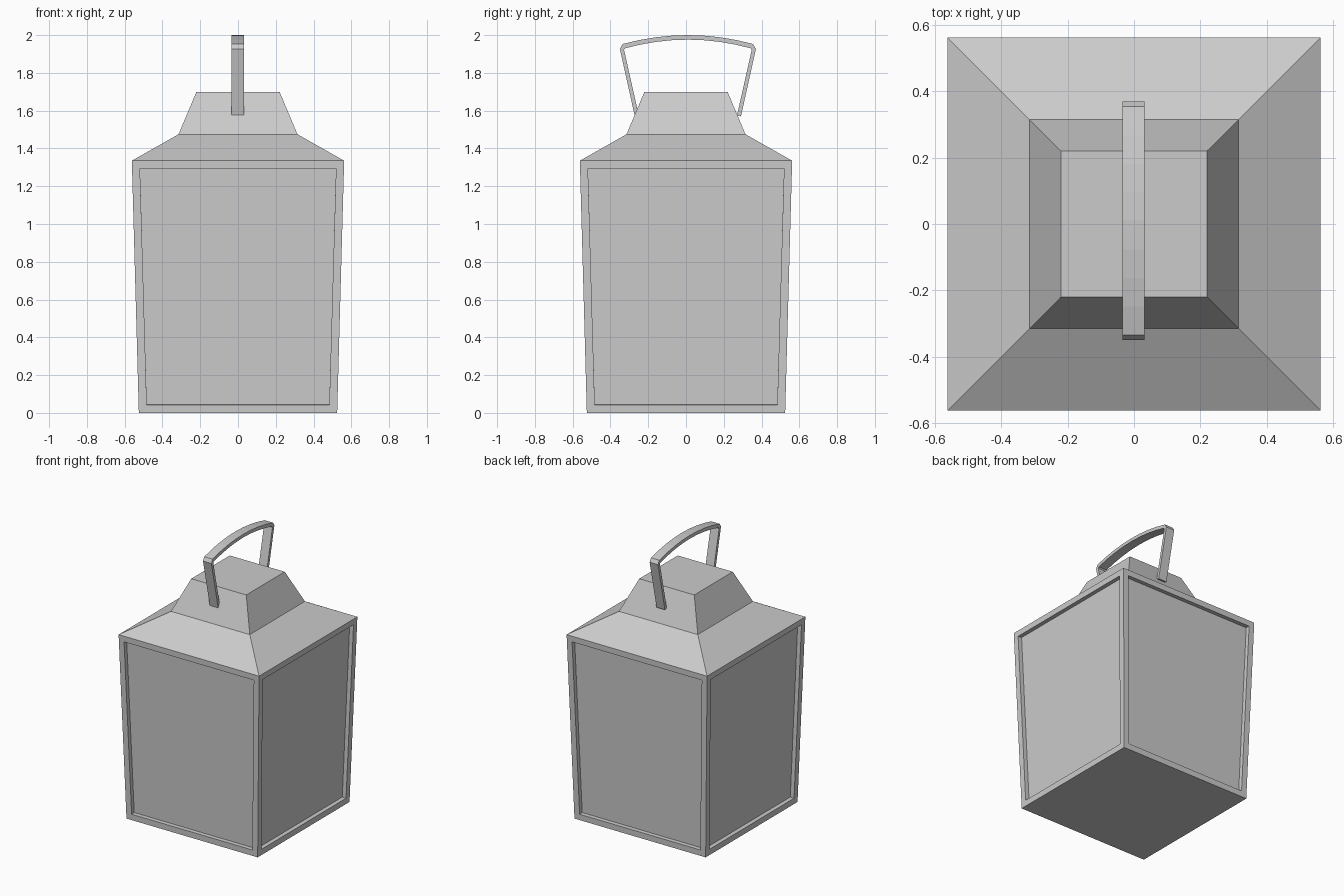
import bpy, bmesh
from mathutils import Vector

if "Cube" in bpy.data.objects:
    bpy.data.objects.remove(bpy.data.objects["Cube"])

grey = bpy.data.materials.new("light grey")
grey.diffuse_color = (0.6, 0.6, 0.6, 1)
grey.use_nodes = True
grey.node_tree.nodes["Principled BSDF"].inputs["Base Color"].default_value = grey.diffuse_color


def make_object(name, bm):
    bmesh.ops.recalc_face_normals(bm, faces=bm.faces)
    mesh = bpy.data.meshes.new(name)
    bm.to_mesh(mesh)
    bm.free()
    mesh.materials.append(grey)
    obj = bpy.data.objects.new(name, mesh)
    bpy.context.collection.objects.link(obj)
    return obj


def square(bm, half, z):
    return [bm.verts.new((sx * half, sy * half, z))
            for sx, sy in ((-1, -1), (1, -1), (1, 1), (-1, 1))]


def square_loft(bm, levels):
    """Closed stack of square sections given as (half width, height)."""
    rings = [square(bm, h, z) for h, z in levels]
    sides = []
    for a, b in zip(rings, rings[1:]):
        for i in range(4):
            j = (i + 1) % 4
            sides.append(bm.faces.new((a[i], a[j], b[j], b[i])))
    bm.faces.new(rings[0][::-1])
    bm.faces.new(rings[-1])
    return sides


# Tapered lantern body with a recessed pane on each side
bm = bmesh.new()
panes = square_loft(bm, [(0.525, 0), (0.562, 1.335)])
bmesh.ops.recalc_face_normals(bm, faces=bm.faces)
bmesh.ops.inset_individual(bm, faces=panes, thickness=0.06)
for pane in panes:
    normal = pane.normal.copy()
    walls = bmesh.ops.extrude_discrete_faces(bm, faces=[pane])["faces"]
    bmesh.ops.translate(bm, verts=walls[0].verts, vec=-0.03 * normal)
make_object("lantern_body", bm)

# Two-stage roof: shallow hip and steep flat-topped cap
bm = bmesh.new()
square_loft(bm, [(0.562, 1.335), (0.315, 1.475), (0.22, 1.70)])
make_object("roof", bm)

# Carrying handle: bent flat strip, slightly off centre
centre, arc_steps = 0.01, 8


def half_to_full(leg, span, rise_from, rise_to):
    """Left leg points, shallow arc, then the mirrored leg."""
    arc = []
    for i in range(arc_steps + 1):
        t = 2 * i / arc_steps - 1
        arc.append((t * span, rise_to - (rise_to - rise_from) * t * t))
    return leg + arc + [(-y, z) for y, z in reversed(leg)]


outer = half_to_full([(-0.281, 1.57), (-0.36, 1.927)], 0.345, 1.953, 2.0)
inner = half_to_full([(-0.26, 1.575), (-0.338, 1.922)], 0.333, 1.93, 1.976)
bm = bmesh.new()
rows = []
for (oy, oz), (iy, iz) in zip(outer, inner):
    corners = ((-0.035, oy, oz), (0.032, oy, oz), (0.032, iy, iz), (-0.035, iy, iz))
    rows.append([bm.verts.new(Vector(c) + Vector((0, centre, 0))) for c in corners])
for a, b in zip(rows, rows[1:]):
    for i in range(4):
        j = (i + 1) % 4
        bm.faces.new((a[i], a[j], b[j], b[i]))
bm.faces.new(rows[0][::-1])
bm.faces.new(rows[-1])
make_object("handle", bm)
